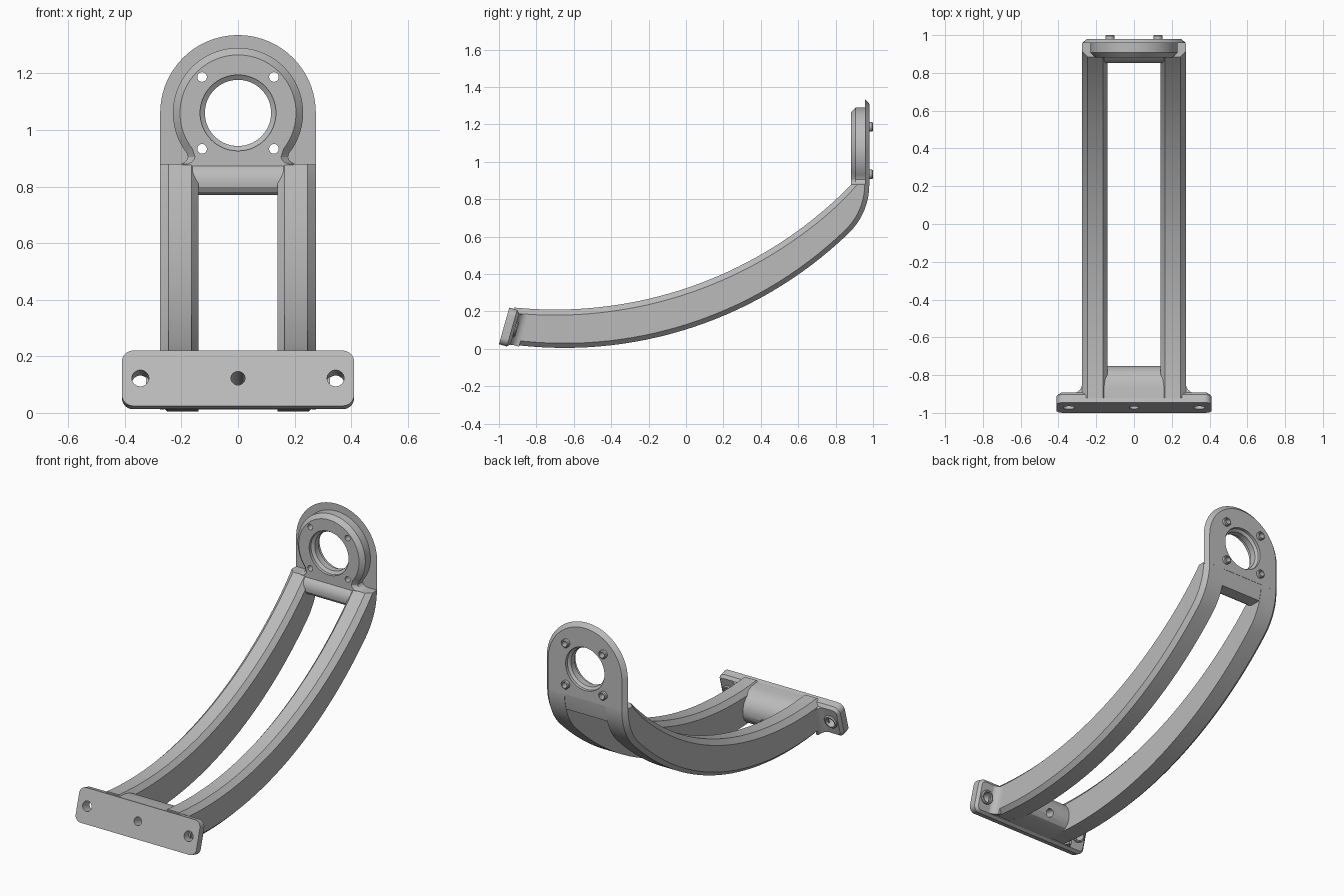
import bpy, bmesh
from math import sin, cos, pi, asin, radians
from mathutils import Vector

if "Cube" in bpy.data.objects:
    bpy.data.objects.remove(bpy.data.objects["Cube"])

grey = bpy.data.materials.new("grey")
grey.diffuse_color = (0.5, 0.5, 0.5, 1)
grey.use_nodes = True
grey.node_tree.nodes["Principled BSDF"].inputs["Base Color"].default_value = grey.diffuse_color


def loft(name, rings):
    """Skin a list of equal-length point rings and cap both ends."""
    bm = bmesh.new()
    vs = [[bm.verts.new(p) for p in r] for r in rings]
    n = len(vs[0])
    for a, b in zip(vs, vs[1:]):
        for i in range(n):
            j = (i + 1) % n
            bm.faces.new((a[i], a[j], b[j], b[i]))
    bm.faces.new(vs[0][::-1])
    bm.faces.new(vs[-1])
    bmesh.ops.recalc_face_normals(bm, faces=bm.faces)
    me = bpy.data.meshes.new(name)
    bm.to_mesh(me)
    bm.free()
    me.materials.append(grey)
    ob = bpy.data.objects.new(name, me)
    bpy.context.collection.objects.link(ob)
    return ob


def frame(y, z, uy, uz):
    """Local frame: x sideways, v up along the plate, w backwards through it."""
    u = Vector((0, uy, uz)).normalized()
    n = Vector((0, u.z, -u.y))
    return lambda x, v, w: Vector((x, y, z)) + u * v + n * w


def lathe(name, f, cx, cv, steps, seg=48):
    return loft(name, [[f(cx + r * cos(2 * pi * i / seg), cv + r * sin(2 * pi * i / seg), w)
                        for i in range(seg)] for w, r in steps])


def cut(targets, cutters):
    for t in targets:
        for c in cutters:
            m = t.modifiers.new("cut", 'BOOLEAN')
            m.operation, m.solver, m.object = 'DIFFERENCE', 'EXACT', c
            bpy.context.view_layer.objects.active = t
            bpy.ops.object.modifier_apply(modifier=m.name)
    for c in cutters:
        bpy.data.objects.remove(c)


# curved side arms: lower and upper edges of the side profile
lower, upper = [], []
a0, a1, N, M = asin(-0.28 / 2.19), asin(0.694), 30, 12
for i in range(N + 1):
    a = a0 + (a1 - a0) * i / N
    lower.append((-0.65 + 2.19 * sin(a), 2.195 - 2.19 * cos(a)))
    a = -0.1 + 0.8 * i / N
    upper.append((-0.7 + 2.21 * sin(a), 2.42 - 2.21 * cos(a)))
cy, cz = lower[-1][0] - 0.36 * sin(a1), lower[-1][1] + 0.36 * cos(a1)
for i in range(1, M + 1):
    a = a1 + (pi / 2 - a1) * i / M
    lower.append((cy + 0.36 * sin(a), cz - 0.36 * cos(a)))
    a = 0.7 + 0.099 * i / M
    upper.append((-0.7 + 2.21 * sin(a), 2.42 - 2.21 * cos(a)))

for side, label in ((-1, "left"), (1, "right")):
    rings = []
    for l, u in zip(lower, upper):
        L, U = Vector((0, *l)), Vector((0, *u))
        d = (U - L).normalized()
        X = lambda p, x: p + Vector((side * x, 0, 0))
        rings.append([X(L, 0.14), X(L, 0.25), X(L + d * 0.025, 0.275), X(U - d * 0.03, 0.275),
                      X(U, 0.245), X(U, 0.165), X(U - d * 0.03, 0.14)])
    loft(label + "_arm", rings)

# rounded crossbar under the ring plate
bar = [(0.979, 0.875), (0.885, 0.875), (0.87, 0.862), (0.859, 0.843), (0.853, 0.82),
       (0.856, 0.798), (0.868, 0.78), (0.888, 0.77), (0.962, 0.77), (0.973, 0.82)]
loft("crossbar", [[(x, y, z) for y, z in bar] for x in (-0.16, 0.16)])

# upright ring plate with a chamfered back edge
top = frame(0, 1.06, 0, 1)


def plate_ring(y, r):
    arc = [top(r * cos(pi * i / 48), r * sin(pi * i / 48), y) for i in range(49)]
    return arc + [top(-r, -0.19, y), top(r, -0.19, y)]


ring_plate = loft("ring_plate", [plate_ring(0.957, 0.275), plate_ring(0.98, 0.25)])


# round boss that flares into the arms
def boss_ring(y, d):
    r, a = 0.23 - d, radians(-38)
    pts = [(r * cos(a + (pi - 2 * a) * i / 64), r * sin(a + (pi - 2 * a) * i / 64)) for i in range(65)]
    foot = [(0.177, -0.155), (0.18, -0.165), (0.188, -0.174), (0.2, -0.18), (0.24, -0.186), (0.24, -0.195)]
    left = [(-(x - d), z) for x, z in foot]
    right = [(x - d, z) for x, z in reversed(foot)]
    return [top(x, z, y) for x, z in pts + left + right]


boss = loft("boss", [boss_ring(0.882, 0.025), boss_ring(0.907, 0), boss_ring(0.965, 0)])

# hollow pins on the back, and the holes through plate and boss
spots = [(x, z) for x in (-0.127, 0.127) for z in (-0.127, 0.127)]
for x, z in spots:
    pin = lathe("pin", top, x, z, [(0.96, 0.025), (0.995, 0.025), (1.0, 0.021)], 24)
    cut([pin], [lathe("pin_cutter", top, x, z, [(0.8, 0.017), (1.1, 0.017)], 24)])
cutters = [lathe("hole_cutter", top, x, z, [(0.8, 0.017), (1.1, 0.017)], 24) for x, z in spots]
cutters.append(lathe("bore_cutter", top, 0, 0,
                     [(0.8, 0.134), (0.9, 0.134), (0.912, 0.117), (0.95, 0.117), (0.962, 0.132), (1.1, 0.132)], 64))
cut([ring_plate, boss], cutters)

# tilted mounting plate with rounded corners and chamfered back
base = frame(-0.9725, 0.1225, 0.055, 0.195)


def rounded(w, inset):
    pts, r = [], 0.04 - inset
    for k, (sx, sv) in enumerate(((1, 1), (-1, 1), (-1, -1), (1, -1))):
        for i in range(9):
            a = pi / 2 * (k + i / 8)
            pts.append(base(sx * 0.37 + r * cos(a), sv * 0.0615 + r * sin(a), w))
    return pts


mount = loft("mounting_plate", [rounded(0, 0), rounded(0.044, 0), rounded(0.06, 0.016)])

# block between the arms at the plate
prof = [(-0.94, 0.215), (-0.86, 0.208), (-0.82, 0.198), (-0.785, 0.175), (-0.762, 0.145), (-0.751, 0.11),
        (-0.752, 0.075), (-0.764, 0.045), (-0.785, 0.022), (-0.815, 0.012), (-0.94, 0.022)]
block = loft("base_block", [[(x, y, z) for y, z in prof] for x in (-0.16, 0.16)])

# fillets from plate ears to arms, collars round the ear holes
for s, label in ((-1, "left"), (1, "right")):
    arc = [(0.325 - 0.05 * sin(pi / 2 * i / 8), 0.107 - 0.05 * cos(pi / 2 * i / 8)) for i in range(9)]
    sec = [(0.325, 0.05)] + arc + [(0.26, 0.107), (0.26, 0.05)]
    loft(label + "_fillet", [[base(s * x, v, w) for x, w in sec] for v in (-0.085, 0.085)])
    collar = lathe(label + "_collar", base, s * 0.345, 0, [(0.05, 0.042), (0.066, 0.042), (0.072, 0.037)], 32)
    cut([collar], [lathe("collar_cutter", base, s * 0.345, 0, [(-0.1, 0.03), (0.2, 0.03)], 32)])

cut([mount, block], [lathe("mount_cutter", base, x, 0, [(-0.1, r), (0.35, r)], 32)
                     for x, r in ((-0.345, 0.03), (0, 0.025), (0.345, 0.03))])

# smooth curved walls, keep chamfers crisp
for ob in bpy.data.objects:
    ob.select_set(True)
    bpy.context.view_layer.objects.active = ob
bpy.ops.object.shade_smooth_by_angle(angle=radians(25))
